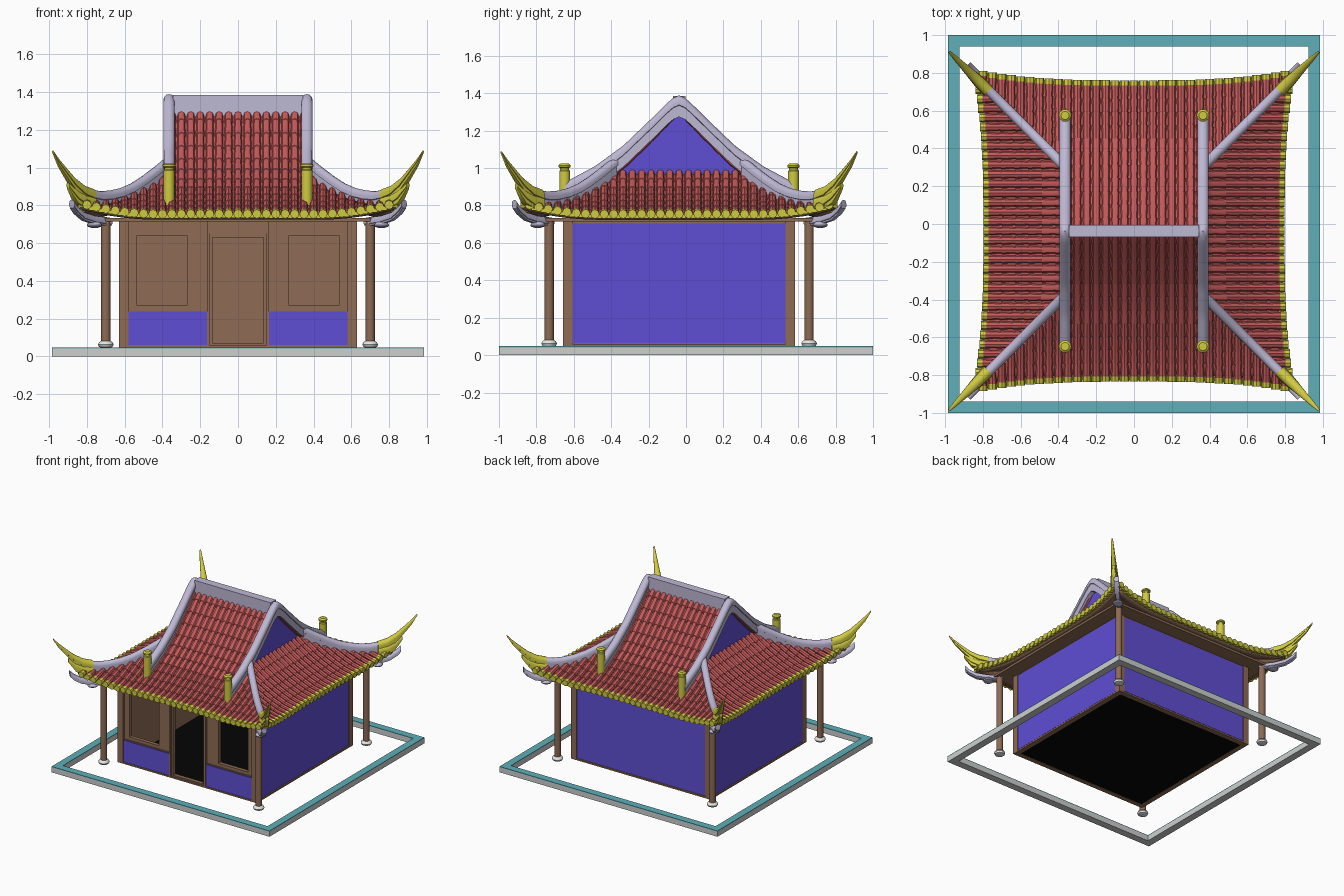
import bpy
import bmesh
from math import cos, sin, pi, radians, sqrt

if "Cube" in bpy.data.objects:
    bpy.data.objects.remove(bpy.data.objects["Cube"])

CY = -0.037          # the building sits slightly forward on its plot


def srgb(r, g, b):
    return tuple((c / 255 / 12.92 if c < 10 else ((c / 255 + 0.055) / 1.055) ** 2.4)
                 for c in (r, g, b)) + (1.0,)


def material(name, *rgb):
    m = bpy.data.materials.new(name)
    m.use_nodes = True
    m.diffuse_color = srgb(*rgb)
    bsdf = next(n for n in m.node_tree.nodes if n.type == 'BSDF_PRINCIPLED')
    bsdf.inputs["Base Color"].default_value = m.diffuse_color
    return m


RED = material("roof red", 196, 90, 90)
YELLOW = material("glazed yellow", 208, 202, 66)
LAVENDER = material("ridge lavender", 190, 184, 212)
BLUE = material("wall blue", 95, 78, 212)
BROWN = material("timber brown", 142, 107, 84)
TEAL = material("kerb teal", 95, 175, 186)
GREY = material("stone grey", 205, 208, 206)
WHITE = material("footing white", 228, 228, 228)
BLACK = material("floor black", 4, 4, 4)


def finish(bm, name, mats, smooth=True, y=CY, recalc=True):
    if recalc:
        bmesh.ops.recalc_face_normals(bm, faces=bm.faces)
    me = bpy.data.meshes.new(name)
    bm.to_mesh(me)
    bm.free()
    for m in mats:
        me.materials.append(m)
    if smooth:
        me.shade_smooth()
        me.set_sharp_from_angle(angle=radians(40))
    ob = bpy.data.objects.new(name, me)
    ob.location.y = y
    bpy.context.collection.objects.link(ob)
    return ob


def box(name, mat, x0, x1, y0, y1, z0, z1, y=CY):
    bm = bmesh.new()
    bmesh.ops.create_cube(bm, size=1)
    for v in bm.verts:
        v.co = ((x0 + x1) / 2 + v.co.x * (x1 - x0), (y0 + y1) / 2 + v.co.y * (y1 - y0),
                (z0 + z1) / 2 + v.co.z * (z1 - z0))
    return finish(bm, name, [mat], False, y)


def frame(name, mat, outer, inner, y0, y1):
    """Upright rectangular frame; outer and inner are x0, x1, z0, z1."""
    a, b, c, d = outer
    e, f, g, h = inner
    for part, r in (("left", (f, b, c, d)), ("right", (a, e, c, d)),
                    ("top", (e, f, h, d)), ("bottom", (e, f, c, g))):
        box(f"{name}_{part}", mat, r[0], r[1], y0, y1, r[2], r[3])


def lathe(name, mat, x, y, profile, n=16):
    bm = bmesh.new()
    rings = [[bm.verts.new((x + r * cos(2 * pi * i / n), y + r * sin(2 * pi * i / n), z))
              for i in range(n)] for r, z in profile]
    skin(bm, rings)
    return finish(bm, name, [mat])


def skin(bm, rings, mats=None):
    n = len(rings[0])
    for j, (a, b) in enumerate(zip(rings, rings[1:])):
        for i in range(n):
            f = bm.faces.new((a[i], a[(i + 1) % n], b[(i + 1) % n], b[i]))
            f.material_index = mats[j] if mats else 0
    for ring, m in ((rings[0], 0), (rings[-1], -1)):
        bm.faces.new(ring).material_index = mats[m] if mats else 0


def sweep(bm, path, side, sections, mats=None):
    """Skin upright sections, given as (sideways, up) pairs, along a path."""
    rings = [[bm.verts.new((p[0] + side[0] * u, p[1] + side[1] * u, p[2] + v)) for u, v in s]
             for p, s in zip(path, sections)]
    skin(bm, rings, mats)


def ridge_section(w, h):
    """Narrow web with a round bead; its top is at zero."""
    bead = [(w * cos(a * pi / 6), w * (sin(a * pi / 6) - 1)) for a in range(7)]
    return bead + [(-w, -w * 1.7), (-w * .75, -w * 1.8), (-w * .75, -h),
                   (w * .75, -h), (w * .75, -w * 1.8), (w, -w * 1.7)]


def curve(points, t):
    for (a, za), (b, zb) in zip(points, points[1:]):
        if t <= b:
            return za + (zb - za) * (t - a) / (b - a)
    return points[-1][1]


SLOPE = [(0, 1.31), (.15, 1.155), (.3, 1.01), (.45, .9), (.6, .82), (.7, .78), (.79, .755), (.9, .74)]


def height(d, lat=0):
    return curve(SLOPE, d) + .07 * max(0, (min(abs(lat), d) - .4) / .45) ** 2


def eave(lat):
    return .77 + .05 * (abs(lat) / .8) ** 3


def turn(k, lat, d, z):
    x, y = ((lat, -d), (d, lat), (-lat, d), (-d, -lat))[k]
    return (x, y, z)


# Kerb around the plot
for s in (-1, 1):
    for lo, hi, mat, nm in ((0, .042, GREY, "kerb"), (.042, .048, TEAL, "kerb_top")):
        box(nm, mat, -.985, .985, s * .97 - .03, s * .97 + .03, lo, hi, 0)
        box(nm, mat, s * .955 - .03, s * .955 + .03, -.94, .94, lo, hi, 0)

# Floor, sills and ceiling
box("floor", BLACK, -.6, .6, -.59, .59, .05, .056)
box("ceiling", BROWN, -.74, .74, -.73, .73, .714, .732)
for s in (-1, 1):
    box("sill", BROWN, -.63, .63, s * .6 - .02, s * .6 + .02, .048, .06)
    box("sill", BROWN, s * .61 - .02, s * .61 + .02, -.6, .6, .048, .06)
    for t in (-1, 1):
        box("corner_post", BROWN, s * .605 - .025, s * .605 + .025,
            t * .595 - .025, t * .595 + .025, .05, .715)
    # Side walls
    box("side_wall", BROWN, s * .605 - .015, s * .605 + .015, -.57, .57, .06, .715)
    box("side_panel", BLUE, s * .623 - .003, s * .623 + .003, -.57, .57, .065, .705)
box("back_wall", BROWN, -.58, .58, .58, .61, .06, .715)
box("back_panel", BLUE, -.58, .58, .61, .616, .065, .705)

# Front wall with windows and an open doorway
for s in (-1, 1):
    def span(a, b):
        return tuple(sorted((s * a, s * b)))
    x0, x1 = span(.16, .58)
    box("window_base", BROWN, x0, x1, -.607, -.58, .06, .245)
    box("window_base_panel", BLUE, x0, x1, -.613, -.607, .06, .238)
    frame("window", BROWN, (x0, x1, .245, .715), (*span(.27, .535), .27, .64), -.6, -.57)
    x0, x1 = span(.15, .165)
    box("door_post", BROWN, x0, x1, -.62, -.58, .06, .715)
frame("door_frame", BROWN, (-.15, .15, .058, .65), (-.135, .135, .07, .63), -.61, -.58)
box("door_lintel", BROWN, -.15, .15, -.615, -.58, .65, .715)

# Verandah columns with footings and corner brackets
for sx in (-1, 1):
    for sy in (-1, 1):
        x, y = sx * .7, sy * .695
        lathe("column", BROWN, x, y, [(.025, .07), (.025, .72)])
        lathe("footing", WHITE, x, y, [(.018, .044), (.036, .05), (.042, .062), (.036, .075), (.024, .082)])
        lathe("bracket_cap", LAVENDER, sx * .76, sy * .755,
              [(.015, .68), (.036, .687), (.04, .695), (.036, .703), (.02, .715)])
        bm = bmesh.new()
        path = [(sx * t, sy * t, z) for t, z in ((.68, .735), (.76, .745), (.82, .765), (.86, .8), (.88, .83))]
        side = (sx * .707, -sy * .707)
        sweep(bm, path, side, [ridge_section(.02, .045)] * 5)
        finish(bm, "corner_bracket", [LAVENDER])

# Roof deck with timber underside
bm = bmesh.new()
NS, NT = 24, 14
for k in range(4):
    d0 = .345 if k % 2 else 0
    grid = []
    for i in range(NS + 1):
        s = 2 * i / NS - 1
        row = []
        for j in range(NT + 1):
            d = d0 + (eave(s * .8) - d0) * j / NT
            lat = s * max(.345, d)
            row.append(bm.verts.new(turn(k, lat, d, height(d, lat) - .006)))
        grid.append(row)
    for a, b in zip(grid, grid[1:]):
        for j in range(NT):
            bm.faces.new((a[j], a[j + 1], b[j + 1], b[j]))
deck = finish(bm, "roof_deck", [RED, BROWN], recalc=False)
mod = deck.modifiers.new("thickness", 'SOLIDIFY')
mod.thickness, mod.offset = .03, -1
mod.material_offset = mod.material_offset_rim = 1

# Tile rolls with yellow end tiles and drips
bm = bmesh.new()


def ring(r):
    return [(r * cos(i * pi / 4), r * sin(i * pi / 4)) for i in range(8)]


for k in range(4):
    side = turn(k, 1, 0, 0)
    for i in range(-16, 17):
        p = i * .05
        start = max(.345, abs(p)) if k % 2 or abs(p) > .36 else 0.0
        end = eave(p)
        n = max(1, round((end - start) / .07))
        path, secs = [], []
        for j in range(n):
            for t, r in ((0, .019), (1, .0225)):
                d = start + (end - start) * (j + t) / n
                path.append(turn(k, p, d, height(d, p)))
                secs.append(ring(r))
        for d in (end, end + .028):
            path.append(turn(k, p, d, height(d, p)))
            secs.append(ring(.024))
        sweep(bm, path, side, secs, [0] * (2 * n) + [1])
        # Drip tile between neighbouring rolls
        if i < 16:
            q = p + .025
            path = [turn(k, q, d, height(d, q) - .01) for d in (eave(q) - .01, eave(q) + .018)]
            sweep(bm, path, side, [[(-.02, .005), (.02, .005), (.012, -.014), (-.012, -.014)]] * 2, [1])
finish(bm, "roof_tiles", [RED, YELLOW])

# Main ridge
box("main_ridge", LAVENDER, -.345, .345, -.033, .033, 1.27, 1.385)

for s in (-1, 1):
    # Gable wall
    bm = bmesh.new()
    offs = [-.31 + .031 * i for i in range(21)]
    outline = [(-.31, .94)] + [(o, height(abs(o)) - .005) for o in offs] + [(.31, .94)]
    rings = [[bm.verts.new((s * x, o, z)) for o, z in outline] for x in (.335, .352)]
    skin(bm, rings)
    finish(bm, "gable_wall", [BLUE], False)
    # Gable ridge running down both slopes
    bm = bmesh.new()
    path = [(s * .365, o, height(sqrt(o * o + .0009)) + .11) for o in [.61 * i / 20 for i in range(-20, 21)]]
    sweep(bm, path, (1, 0), [ridge_section(.03, .115)] * len(path))
    finish(bm, "gable_ridge", [LAVENDER])
    for t in (-1, 1):
        # Finial at the foot of the gable ridge
        lathe("ridge_finial", YELLOW, s * .365, t * .612,
              [(.03, .8), (.03, .985), (.025, .99), (.025, 1.0), (.034, 1.005), (.034, 1.015), (.022, 1.025)], 10)
        side = (s * .707, -t * .707)
        # Hip ridge
        hip = [(.37, 1.06), (.43, 1.01), (.5, .957), (.56, .918), (.62, .892), (.68, .878), (.73, .875), (.78, .885)]
        bm = bmesh.new()
        sweep(bm, [(s * a, t * (a - .025), z) for a, z in hip], side, [ridge_section(.026, .1)] * len(hip))
        finish(bm, "hip_ridge", [LAVENDER])
        # Upswept horn at the corner, with a shorter one beneath
        for nm, horn in (
            ("corner_horn", ((.77, .888, .03, .09), (.82, .907, .029, .08), (.87, .947, .024, .065),
                             (.91, .995, .018, .05), (.95, 1.045, .012, .035), (.98, 1.09, .006, .012))),
            ("lower_horn", ((.77, .85, .034, .08), (.82, .86, .032, .075),
                            (.86, .883, .026, .07), (.9, .92, .012, .03)))):
            bm = bmesh.new()
            sweep(bm, [(s * a, t * (a - .03), z) for a, z, w, h in horn], side,
                  [ridge_section(w, max(h, w * 1.9)) for a, z, w, h in horn])
            finish(bm, nm, [YELLOW])
